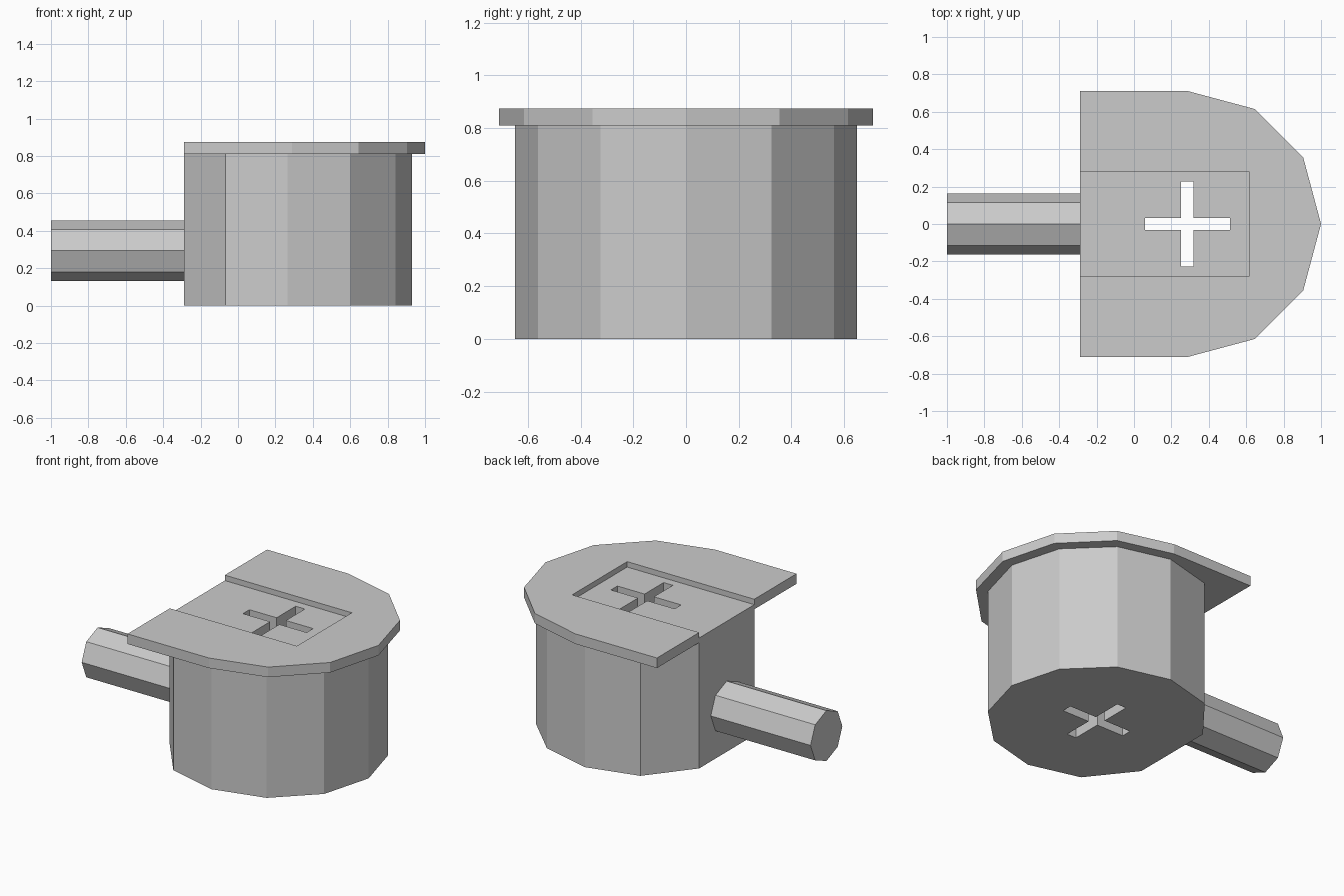
import bpy
import bmesh
from math import cos, sin, pi

if "Cube" in bpy.data.objects:
    bpy.data.objects.remove(bpy.data.objects["Cube"])


def prism(name, outline, lo, hi, axis="z"):
    """Extrude a closed outline between lo and hi along z (or along x)."""
    bm = bmesh.new()
    place = (lambda a, b, c: (a, b, c)) if axis == "z" else (lambda a, b, c: (c, a, b))
    low = [bm.verts.new(place(a, b, lo)) for a, b in outline]
    high = [bm.verts.new(place(a, b, hi)) for a, b in outline]
    bm.faces.new(low[::-1])
    bm.faces.new(high)
    n = len(outline)
    for i in range(n):
        j = (i + 1) % n
        bm.faces.new((low[i], low[j], high[j], high[i]))
    bmesh.ops.recalc_face_normals(bm, faces=bm.faces)
    mesh = bpy.data.meshes.new(name)
    bm.to_mesh(mesh)
    bm.free()
    obj = bpy.data.objects.new(name, mesh)
    bpy.context.collection.objects.link(obj)
    return obj


def arc(cx, rx, ry, first, last, sides):
    """Points of a regular polygon between two step numbers."""
    return [(cx + rx * cos(2 * pi * i / sides), ry * sin(2 * pi * i / sides))
            for i in range(first, last + 1)]


def cut(obj, cutter):
    mod = obj.modifiers.new("cut", "BOOLEAN")
    mod.operation = "DIFFERENCE"
    mod.solver = "EXACT"
    mod.object = cutter
    bpy.context.view_layer.objects.active = obj
    bpy.ops.object.modifier_apply(modifier=mod.name)


BACK = -0.29      # shared flat side
LID_BOTTOM, LID_TOP, SLOT_FLOOR = 0.81, 0.875, 0.84

# Twelve-sided drum with a flat side
body = prism("body", arc(0.265, 0.665, 0.648, -4, 4, 12) + [(BACK, 0.28), (BACK, -0.28)],
             0, LID_BOTTOM)

# Half-round lid with a straight overhang
lid = prism("lid", arc(0.29, 0.71, 0.71, -3, 3, 12) + [(BACK, 0.71), (BACK, -0.71)],
            LID_BOTTOM, LID_TOP)

# Shallow open-ended slot in the lid
slot = prism("slot_cutter", [(-0.5, -0.28), (0.615, -0.28), (0.615, 0.28), (-0.5, 0.28)],
             SLOT_FLOOR, 1.0)
cut(lid, slot)

# Cross-shaped hole through lid and body
a, w, cx = 0.227, 0.033, 0.285
corner = [(a, -w), (a, w), (w, w)]
cross = []
for c, s in ((1, 0), (0, 1), (-1, 0), (0, -1)):
    cross += [(cx + x * c - y * s, x * s + y * c) for x, y in corner]
cross_hole = prism("cross_cutter", cross, -0.2, 1.1)
cut(body, cross_hole)
cut(lid, cross_hole)

for helper in (slot, cross_hole):
    bpy.data.objects.remove(helper)

# Octagonal side peg
prism("side_peg", [(y, z + 0.293) for y, z in arc(0, 0.162, 0.162, 0, 7, 8)],
      -1.0, BACK, axis="x")
